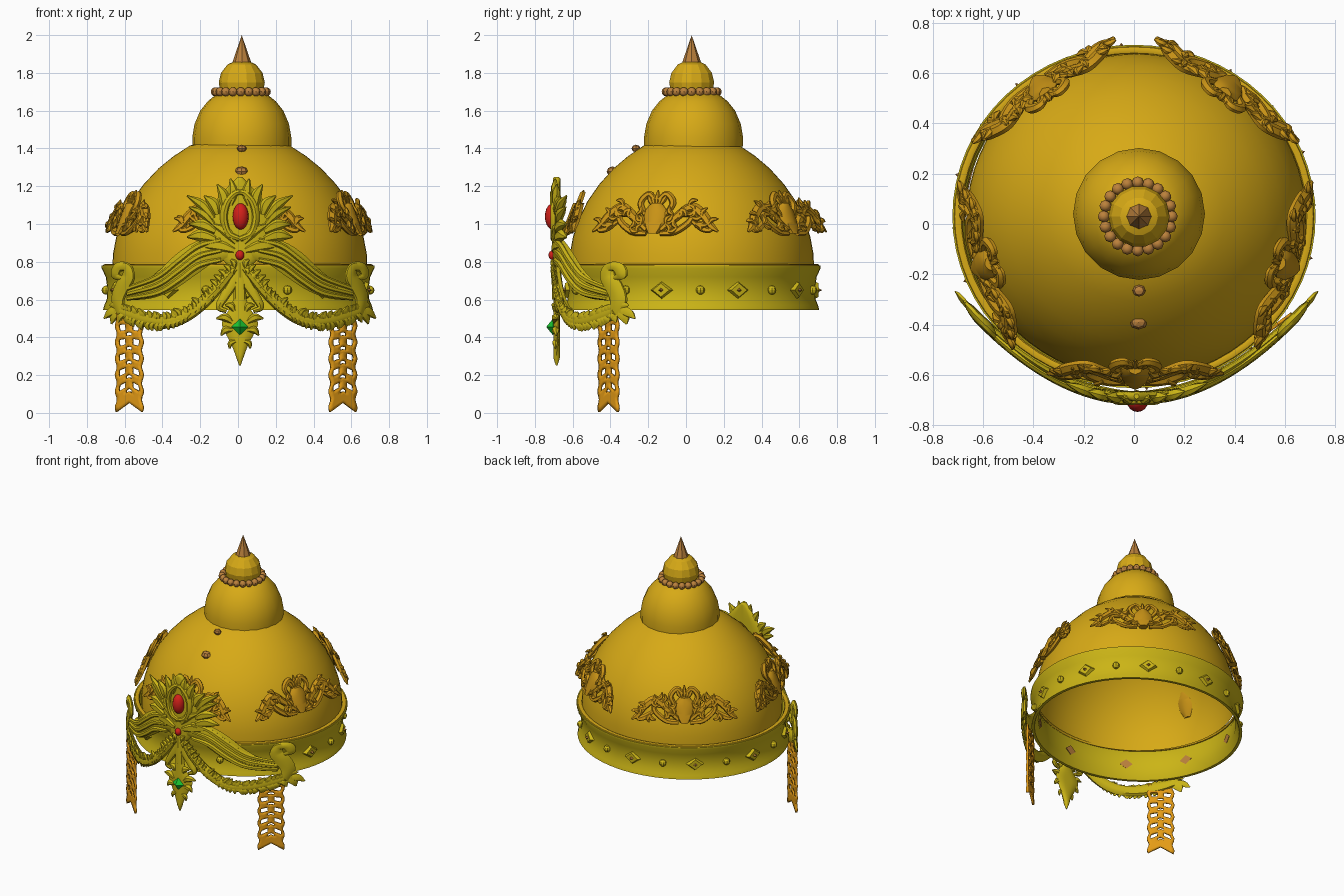
import bpy, bmesh, math, random
from mathutils import Vector, Matrix

if "Cube" in bpy.data.objects:
    bpy.data.objects.remove(bpy.data.objects["Cube"])

random.seed(4)
CY = 0.03  # the dome axis sits slightly behind the origin


def material(name, rgb):
    m = bpy.data.materials.new(name)
    m.diffuse_color = (*rgb, 1)
    m.use_nodes = True
    m.node_tree.nodes["Principled BSDF"].inputs["Base Color"].default_value = m.diffuse_color
    return m


GOLD = material("dome_gold", (0.68, 0.40, 0.008))
YELLOW = material("band_gold", (0.60, 0.46, 0.008))
AMBER = material("filigree_gold", (0.58, 0.29, 0.008))
ORANGE = material("strip_gold", (0.80, 0.34, 0.008))
COPPER = material("bead_copper", (0.50, 0.22, 0.045))
RED = material("red_gem", (0.65, 0.015, 0.01))
GREEN = material("green_gem", (0.01, 0.55, 0.03))


def finish(name, bm, mat, angle=40):
    bmesh.ops.recalc_face_normals(bm, faces=bm.faces)
    me = bpy.data.meshes.new(name)
    bm.to_mesh(me)
    bm.free()
    me.materials.append(mat)
    me.shade_smooth()
    me.set_sharp_from_angle(angle=math.radians(angle))
    ob = bpy.data.objects.new(name, me)
    bpy.context.collection.objects.link(ob)
    return ob


def lathe(name, profile, segs, mat, cx=0.0, cy=CY, sy=1.0, closed=False, angle=40):
    bm = bmesh.new()
    rings = [[bm.verts.new((cx + r * math.cos(2 * math.pi * i / segs),
                            cy + sy * r * math.sin(2 * math.pi * i / segs), z))
              for i in range(segs)] for r, z in profile]
    pairs = list(zip(rings, rings[1:])) + ([(rings[-1], rings[0])] if closed else [])
    for a, b in pairs:
        for i in range(segs):
            j = (i + 1) % segs
            bm.faces.new((a[i], a[j], b[j], b[i]))
    bmesh.ops.remove_doubles(bm, verts=bm.verts, dist=1e-5)
    return finish(name, bm, mat, angle)


def ball(bm, loc, scale, seg=8, rings=6):
    m = Matrix.Translation(loc) @ Matrix.Diagonal((*scale, 1))
    bmesh.ops.create_uvsphere(bm, u_segments=seg, v_segments=rings, radius=1, matrix=m)


def smooth_path(pts, n=5):
    """Catmull-Rom through (u, z, width) points."""
    p = [Vector(q) for q in pts]
    p = [2 * p[0] - p[1]] + p + [2 * p[-1] - p[-2]]
    out = []
    for a, b, c, d in zip(p, p[1:], p[2:], p[3:]):
        for k in range(n):
            t = k / n
            out.append(0.5 * (2 * b + (c - a) * t + (2 * a - 5 * b + 4 * c - d) * t * t
                              + (3 * b - a - 3 * c + d) * t ** 3))
    return out + [p[-2]]


def strand(bm, pts, place, depth=0.025, lift=0.0, mirror=True, sides=8):
    """Flattened tapering tube drawn in (u, z), laid on a surface by place(u, z, d)."""
    path = smooth_path(pts)
    for s in ((1, -1) if mirror else (1,)):
        rings = []
        for i, q in enumerate(path):
            t = path[min(i + 1, len(path) - 1)] - path[max(i - 1, 0)]
            n = Vector((-t.y, t.x)).normalized()
            w = max(q.z, 0.002)
            ring = []
            for k in range(sides):
                a = 2 * math.pi * k / sides
                c = w * math.cos(a)
                ring.append(bm.verts.new(place(s * (q.x + n.x * c), q.y + n.y * c,
                                               lift + min(w, depth) * math.sin(a))))
            rings.append(ring)
        for a, b in zip(rings, rings[1:]):
            for k in range(sides):
                j = (k + 1) % sides
                bm.faces.new((a[k], a[j], b[j], b[k]))
        bm.faces.new(rings[0])
        bm.faces.new(rings[-1])


def leaf(bm, a, b, w, place, bend=0.02, depth=0.02, lift=0.0):
    a, b = Vector(a), Vector(b)
    n = Vector((-(b - a).y, (b - a).x)).normalized() * bend
    m = (a + b) / 2 + n
    strand(bm, [(*a, w * 0.5), (*m, w), (*b, 0.004)], place, depth, lift, sides=6)


# Dome, upper dome, ball and spike
lathe("dome", [(.675, .76), (.672, .84), (.655, .93), (.625, 1.02), (.575, 1.12), (.51, 1.21),
               (.43, 1.295), (.35, 1.36), (.265, 1.415), (.12, 1.46), (0, 1.48)],
      64, GOLD, .01, CY, .96)
lathe("upper_dome", [(.262, 1.41), (.262, 1.46), (.25, 1.53), (.22, 1.6), (.18, 1.65), (.13, 1.69), (0, 1.7)],
      20, GOLD, .02, .04)
lathe("top_ball", [(.09, 1.67), (.115, 1.71), (.122, 1.75), (.11, 1.8), (.075, 1.845), (.03, 1.865), (0, 1.87)],
      14, GOLD, .02, .03, angle=20)
lathe("spike", [(0, 1.85), (.05, 1.855), (0, 2.0)], 8, COPPER, .02, .03, angle=15)
bm = bmesh.new()
for i in range(20):
    a = 2 * math.pi * i / 20
    ball(bm, (.015 + .135 * math.cos(a), .03 + .135 * math.sin(a), 1.7), (.024,) * 3)
finish("bead_ring", bm, COPPER)

# Head band with rim, diamonds and studs
lathe("band", [(.715, .545), (.708, .57), (.695, .60), (.692, .66), (.70, .72), (.722, .765), (.722, .78),
               (.70, .78), (.675, .72), (.67, .6), (.695, .545)], 64, YELLOW, 0, CY, .945, True)
lathe("band_rim", [(.70 + .018 * math.cos(k * math.pi / 4), .775 + .014 * math.sin(k * math.pi / 4))
                   for k in range(8)], 64, GOLD, 0, CY, .945, True)
frames, stones = bmesh.new(), bmesh.new()
for i in range(20):
    a = math.radians(-14 + 18 * i)
    out = Vector((math.cos(a), math.sin(a), 0))
    pos = Vector((.70 * out.x, CY + .66 * out.y, .65))
    turn = Matrix.Translation(pos) @ out.to_track_quat('Z', 'Y').to_matrix().to_4x4()
    if i % 2 == 0:
        for b, s, r2, h in ((frames, .062, .045, .025), (stones, .044, .0, .065)):
            bmesh.ops.create_cone(b, cap_ends=True, segments=4, radius1=s, radius2=r2, depth=h,
                                  matrix=turn @ Matrix.Diagonal((1, .8, 1, 1)))
    else:
        ball(frames, pos, (.024,) * 3)
finish("band_diamond_frames_and_studs", frames, YELLOW, 20)
finish("band_diamonds", stones, COPPER, 20)

# Two low-poly studs up the front of the dome
bm = bmesh.new()
ball(bm, (.018, -.39, 1.277), (.036, .03, .028), 8, 4)
ball(bm, (.02, -.265, 1.4), (.026, .024, .02), 8, 4)
finish("dome_studs", bm, COPPER, 15)

# Five pierced scroll plaques around the dome
for k in range(5):
    ang = math.radians(-90 + 72 * k)
    o, t = Vector((math.cos(ang), math.sin(ang), 0)), Vector((-math.sin(ang), math.cos(ang), 0))

    def plaque(u, z, d):
        r = .625 - .38 * (z - 1.04) - .25 * u * u + d
        return Vector((.005, CY, z)) + o * r + t * u

    bm = bmesh.new()
    strand(bm, [(0, .95, .03), (0, 1.0, .06), (0, 1.06, .065), (0, 1.11, .03)], plaque, .03, mirror=False)
    for pts in ([(.04, .97, .015), (.11, 1.03, .022), (.19, 1.09, .024), (.26, 1.05, .024), (.31, .99, .018), (.35, .96, .006)],
                [(.05, 1.04, .012), (.09, 1.11, .018), (.05, 1.16, .016), (.01, 1.13, .012)],
                [(.04, .95, .014), (.12, .96, .018), (.19, 1.01, .018), (.2, 1.05, .016), (.15, 1.05, .012)],
                [(.2, 1.02, .01), (.26, .98, .018), (.31, .97, .014), (.3, 1.03, .012)]):
        strand(bm, pts, plaque, .022, sides=6)
    for x, z in ((.07, 1.0), (.1, 1.05), (.14, 1.08), (.18, 1.1), (.22, 1.08), (.26, 1.04), (.3, 1.0), (.23, 1.0), (.13, .98)):
        for _ in range(2):
            a = random.uniform(0, 6.28)
            leaf(bm, (x, z), (x + .055 * math.cos(a), z + .05 * math.sin(a)), .014, plaque, .012, .018, .012)
    for x in (.0, .03, .055):
        leaf(bm, (x * .4, 1.1), (x, 1.18 - x * .4), .014, plaque, 0)
    finish("scroll_plaque_%d" % (k + 1), bm, AMBER)


# Front ornament, bowed around the band
def front(u, z, d):
    return Vector((.01 + u, -.685 + .8 * u * u - d, z))


bm = bmesh.new()
# crest body and pendant
strand(bm, [(0, .74, .03), (0, .82, .10), (0, .92, .19), (0, 1.02, .19), (0, 1.12, .13), (0, 1.2, .06), (0, 1.25, .01)],
       front, .02, mirror=False, sides=12)
strand(bm, [(0, .62, .03), (0, .56, .05), (0, .48, .095), (0, .42, .075), (0, .35, .04), (0, .25, .004)],
       front, .018, mirror=False, sides=10)
# crest leaves
for a, b, w in (((.05, 1.1), (.05, 1.24), .03), ((.08, 1.08), (.12, 1.21), .03), ((.12, 1.05), (.19, 1.15), .03),
                ((.14, 1.03), (.28, 1.15), .026), ((.14, 1.0), (.27, 1.09), .024), ((.13, .96), (.27, 1.0), .032),
                ((.13, .92), (.28, .93), .034), ((.02, .9), (.15, 1.0), .03), ((.03, .86), (.2, .88), .035),
                ((.04, .48), (.125, .5), .022), ((.04, .44), (.1, .41), .02), ((.03, .54), (.08, .57), .02),
                ((.02, .38), (.055, .34), .015)):
    leaf(bm, a, b, w, front, .015, .022, .01)
# crest scroll frame around the gem
strand(bm, [(0, .92, .014), (.06, .95, .018), (.085, 1.03, .02), (.07, 1.11, .02), (.03, 1.16, .018), (0, 1.17, .014)], front, .02, .018)
# sweeping wings: broad base with raised ridges
strand(bm, [(.06, .86, .05), (.18, .85, .07), (.28, .79, .075), (.38, .71, .065), (.48, .655, .05), (.6, .63, .035)], front, .02)
for off in (.055, 0, -.05):
    strand(bm, [(.1, .86 + off, .012), (.22, .83 + off, .016), (.33, .75 + off, .016), (.44, .675 + off * .8, .015), (.6, .63 + off * .5, .012)],
           front, .016, .016, sides=6)
# outer scrolls
strand(bm, [(.63, .52, .025), (.645, .6, .035), (.62, .67, .04), (.59, .72, .035), (.6, .77, .026), (.645, .77, .026), (.66, .73, .022), (.63, .715, .014)],
       front, .03, .005)
for b in ((.72, .5), (.69, .57), (.56, .5), (.68, .47)):
    leaf(bm, (.63, .55), b, .025, front, .01)
# leafy garland
garland = [(.64, .54, .03), (.57, .515, .04), (.48, .49, .04), (.38, .485, .038), (.29, .515, .036), (.2, .58, .034), (.12, .66, .03), (.03, .77, .026)]
strand(bm, garland, front, .03, .005)
for q in smooth_path(garland, 4)[1:]:
    for s in (1, -1):
        e = q.z * .7
        leaf(bm, (q.x, q.y), (q.x + .02 + random.uniform(-.02, .02), q.y + s * (e + .024)), .016, front, .01, .018, .02)
# inner drapes down to the pendant
strand(bm, [(.0, .78, .03), (.03, .7, .03), (.08, .62, .025), (.11, .56, .018), (.07, .54, .012)], front, .02)
strand(bm, [(0, .8, .02), (0, .7, .03), (0, .6, .035)], front, .025, mirror=False)
finish("front_ornament", bm, YELLOW)

# Gems
bm = bmesh.new()
ball(bm, (.014, -.705, 1.04), (.042, .042, .07), 16, 10)
ball(bm, (.01, -.705, .835), (.023, .023, .026), 12, 8)
finish("red_gems", bm, RED)
bm = bmesh.new()
ball(bm, (.01, -.705, .455), (.045, .035, .043), 4, 2)
finish("green_gem", bm, GREEN, 10)

# Pierced hanging strips with swallowtail ends
for side, name in ((1, "right"), (-1, "left")):
    bm = bmesh.new()
    cols, rows = 8, 32
    grid = []
    for r in range(rows + 1):
        f = r / rows
        row = []
        for c in range(cols + 1):
            s = c / cols * 2 - 1
            bottom = .005 + .05 * (1 - abs(s))
            w = s * (1 + .08 * math.sin(f * 38))
            row.append(bm.verts.new((-.01 + side * (.565 + .068 * w), -.41 + .05 * w,
                                     bottom + (.53 - bottom) * f)))
        grid.append(row)
    for r in range(rows):
        for c in range(cols):
            hole = (c in (1, 2, 5, 6) and r % 5 in (1, 2)) or (c in (3, 4) and r % 5 == 4)
            if not (hole and r > 2):
                bm.faces.new((grid[r][c], grid[r][c + 1], grid[r + 1][c + 1], grid[r + 1][c]))
    strip = finish("hanging_strip_" + name, bm, ORANGE)
    mod = strip.modifiers.new("thickness", 'SOLIDIFY')
    mod.thickness, mod.offset = .014, 0
